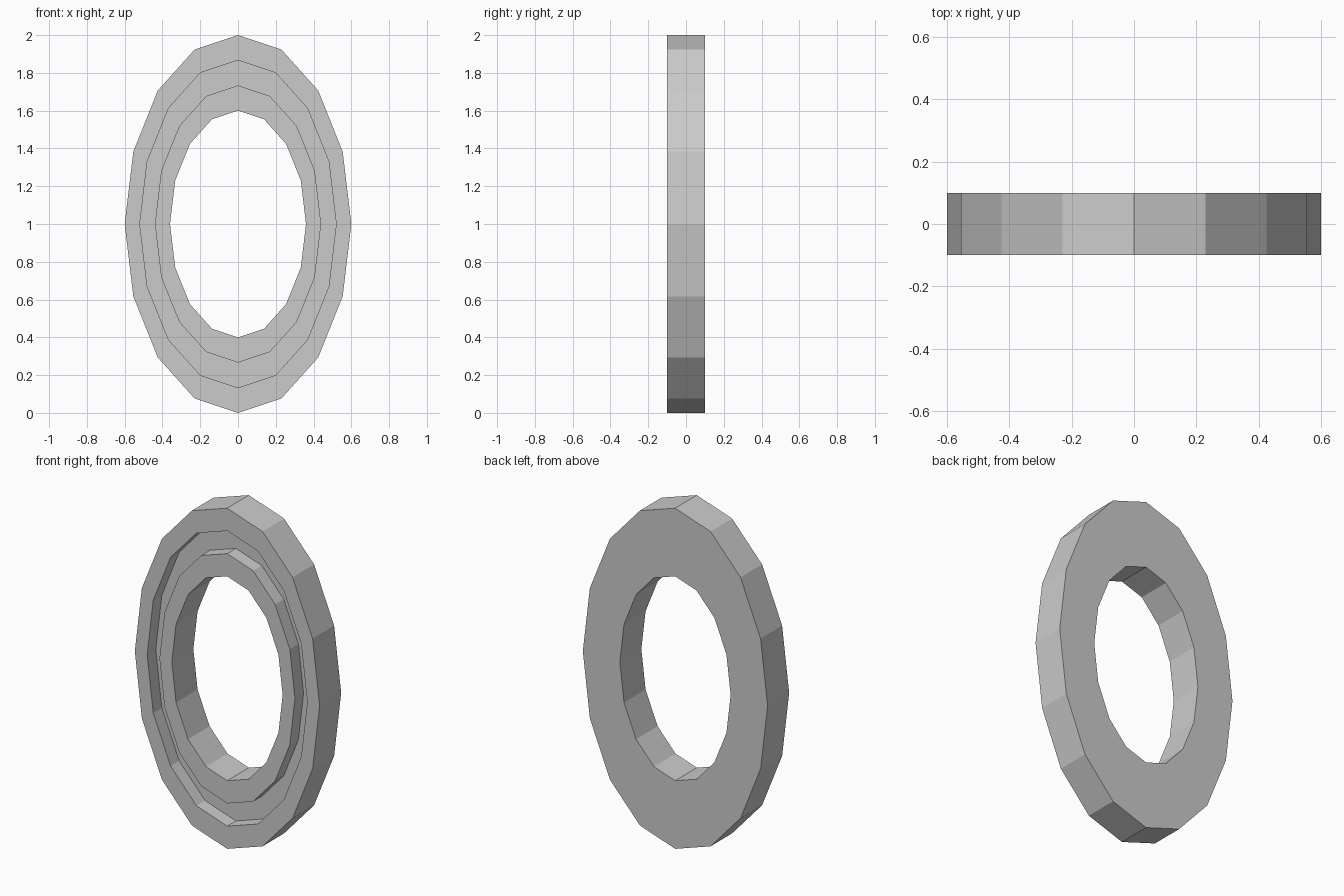
import bpy, bmesh, math

if "Cube" in bpy.data.objects:
    bpy.data.objects.remove(bpy.data.objects["Cube"])

SIDES = 16
RX, RZ = 0.6, 1.0      # outer half-width and half-height
HALF = 0.1             # half thickness
GROOVE = 0.08          # groove depth in the front face

# Closed cross-section: (scale of outer ellipse, y)
profile = [
    (1.0, -HALF), (1.0, HALF), (0.6, HALF), (0.6, -HALF),
    (0.7333, -HALF), (0.7333, -HALF + GROOVE),
    (0.8667, -HALF + GROOVE), (0.8667, -HALF),
]

# Sweep the section round the ellipse
bm = bmesh.new()
rings = []
for i in range(SIDES):
    a = 2 * math.pi * i / SIDES
    rings.append([bm.verts.new((RX * s * math.cos(a), y, 1 + RZ * s * math.sin(a)))
                  for s, y in profile])
n = len(profile)
for i in range(SIDES):
    r0, r1 = rings[i], rings[(i + 1) % SIDES]
    for j in range(n):
        k = (j + 1) % n
        bm.faces.new((r0[j], r0[k], r1[k], r1[j]))
bmesh.ops.recalc_face_normals(bm, faces=bm.faces)

mesh = bpy.data.meshes.new("oval_frame")
bm.to_mesh(mesh)
bm.free()
bpy.context.collection.objects.link(bpy.data.objects.new("oval_frame", mesh))
